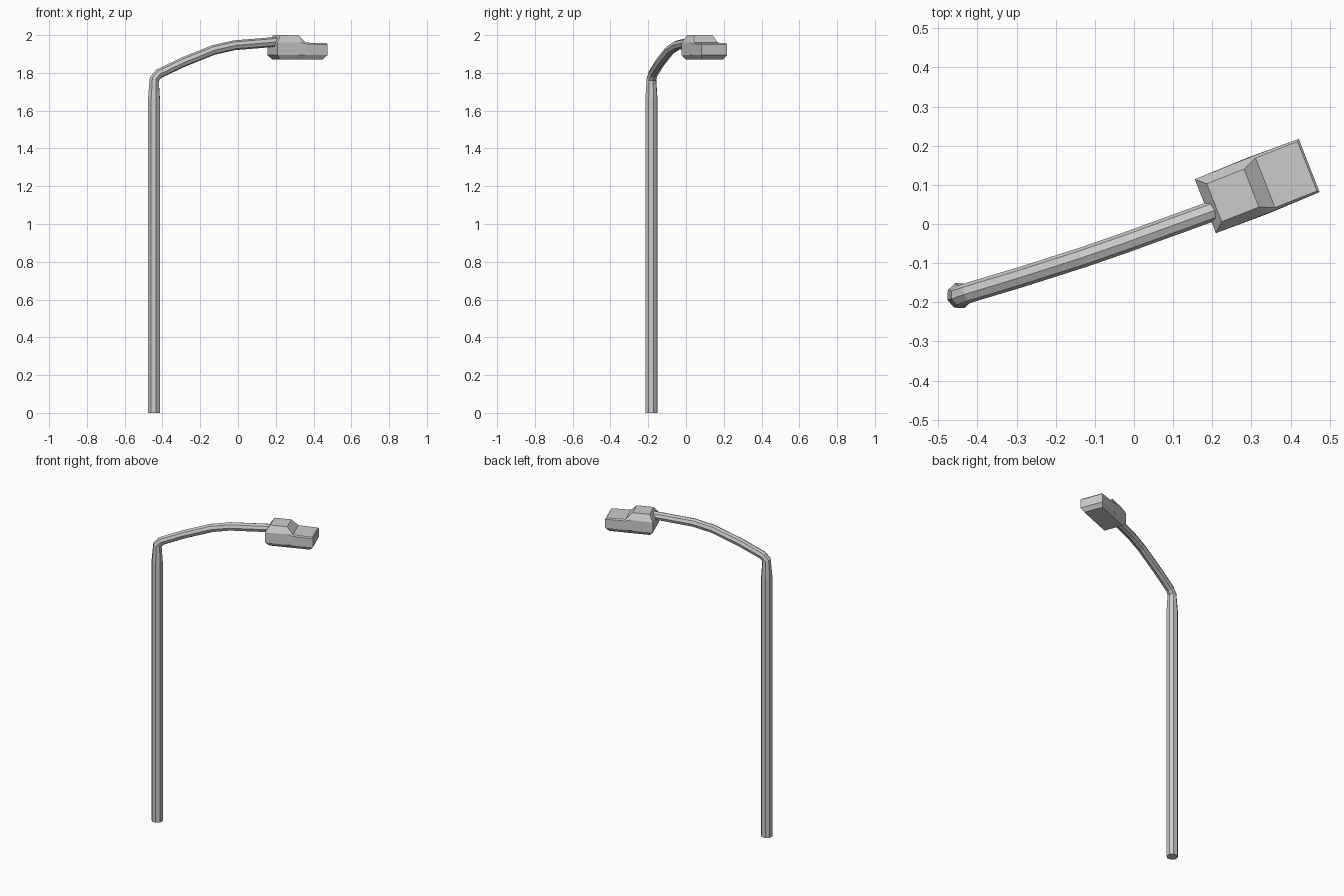
import bpy, bmesh
from math import sin, cos, radians, tau
from mathutils import Vector, Matrix

if "Cube" in bpy.data.objects:
    bpy.data.objects.remove(bpy.data.objects["Cube"])


def finish(bm, name, matrix=None):
    bmesh.ops.recalc_face_normals(bm, faces=bm.faces[:])
    mesh = bpy.data.meshes.new(name)
    bm.to_mesh(mesh)
    bm.free()
    obj = bpy.data.objects.new(name, mesh)
    bpy.context.collection.objects.link(obj)
    if matrix:
        obj.matrix_world = matrix
    return obj


def tube(name, path, side, sides=8):
    """Sweep an octagon along (x, y, z, radius) points, keeping 'side' level."""
    bm = bmesh.new()
    pts = [Vector(p[:3]) for p in path]
    rings = []
    for i, p in enumerate(pts):
        t_in = (p - pts[max(i - 1, 0)]).normalized()
        t_out = (pts[min(i + 1, len(pts) - 1)] - p).normalized()
        tangent = (t_in + t_out).normalized()
        s = (side - tangent * side.dot(tangent)).normalized()
        n = s.cross(tangent)
        r = path[i][3]
        rings.append([bm.verts.new(p + r * (cos(tau * k / sides) * n + sin(tau * k / sides) * s))
                      for k in range(sides)])
    for a, b in zip(rings, rings[1:]):
        for k in range(sides):
            m = (k + 1) % sides
            bm.faces.new((a[k], a[m], b[m], b[k]))
    bm.faces.new(rings[0])
    bm.faces.new(rings[-1])
    return finish(bm, name)


# Pole that tapers, bends and becomes the curved arm
PX, PY = -0.445, -0.183
tube("pole_and_arm", [
    (PX, PY, 0, 0.034), (PX, PY, 1.66, 0.034), (PX + 0.002, PY, 1.768, 0.027),
    (PX + 0.025, PY + 0.008, 1.795, 0.026), (-0.29, -0.136, 1.857, 0.026),
    (-0.13, -0.085, 1.921, 0.026), (-0.02, -0.047, 1.946, 0.026),
    (0.225, 0.042, 1.966, 0.026)], Vector((-0.34, 0.94, 0)))

# Lamp head: half sections (u along, half width, z) from base to top, mirrored
sections = [
    [(-0.122, 0.060, 1.872), (-0.1425, 0.074, 1.895), (-0.1425, 0.074, 1.960), (-0.118, 0.052, 2.0)],
    [(-0.030, 0.060, 1.872), (-0.020, 0.076, 1.895), (-0.008, 0.075, 1.962), (-0.016, 0.052, 2.0)],
    [(0.010, 0.060, 1.872), (0.015, 0.076, 1.895), (0.022, 0.075, 1.953), (0.022, 0.068, 1.960)],
    [(0.122, 0.060, 1.872), (0.1425, 0.073, 1.895), (0.1425, 0.073, 1.950), (0.137, 0.068, 1.957)],
]
bm = bmesh.new()
rings = []
for sec in sections:
    loop = [(u, w, z) for u, w, z in sec] + [(u, -w, z) for u, w, z in reversed(sec)]
    rings.append([bm.verts.new(c) for c in loop])
for a, b in zip(rings, rings[1:]):
    for k in range(8):
        m = (k + 1) % 8
        bm.faces.new((a[k], a[m], b[m], b[k]))
for r in (rings[0], rings[-1]):
    for k in range(3):
        bm.faces.new((r[k], r[k + 1], r[6 - k], r[7 - k]))
finish(bm, "lamp_head",
       Matrix.Translation((0.315, 0.0975, 0)) @ Matrix.Rotation(radians(21.4), 4, 'Z'))
